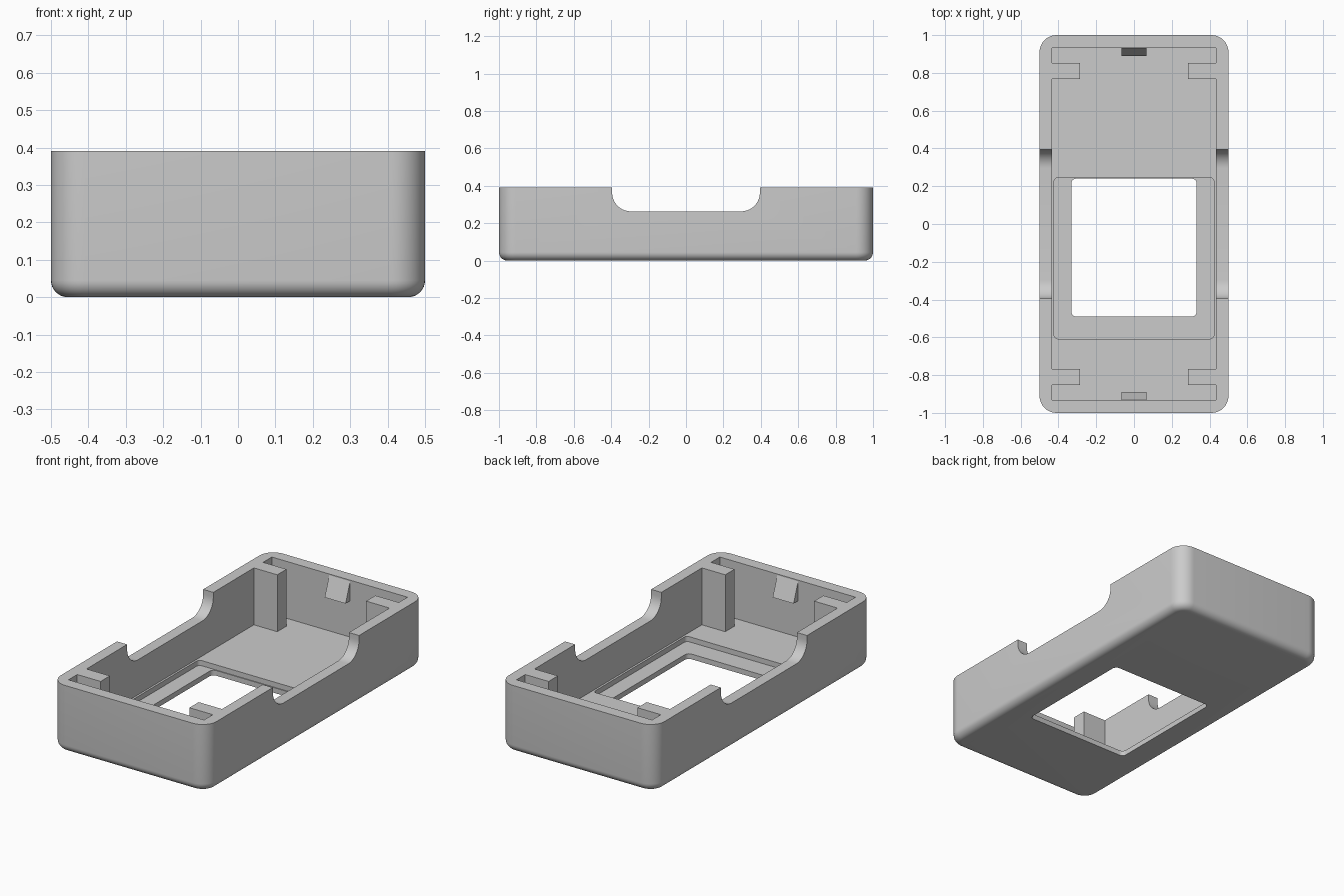
import bpy, bmesh, math
from mathutils import Vector

cube = bpy.data.objects.get("Cube")
if cube:
    bpy.data.objects.remove(cube, do_unlink=True)

grey = bpy.data.materials.new("plain grey")
grey.use_nodes = True
colour = (0.6, 0.6, 0.6, 1)
grey.diffuse_color = colour
grey.node_tree.nodes["Principled BSDF"].inputs["Base Color"].default_value = colour


def rounded_rect(u0, u1, v0, v1, r, steps=10):
    """Counter-clockwise outline of a rectangle with round corners."""
    points = []
    corners = [(u1 - r, v1 - r), (u0 + r, v1 - r), (u0 + r, v0 + r), (u1 - r, v0 + r)]
    for i, (cu, cv) in enumerate(corners):
        for s in range(steps + 1):
            a = math.pi / 2 * (i + s / steps)
            points.append((cu + r * math.cos(a), cv + r * math.sin(a)))
    return points


def prism(name, outline, low, high, axis="z", round_bottom=0):
    """Extrude an outline along z, or a y-z outline along x."""
    place = (lambda u, v, w: (u, v, w)) if axis == "z" else (lambda u, v, w: (w, u, v))
    bm = bmesh.new()
    base = bm.faces.new([bm.verts.new(place(u, v, low)) for u, v in outline])
    rim = list(base.edges)
    extruded = bmesh.ops.extrude_face_region(bm, geom=[base], use_keep_orig=True)
    moved = [g for g in extruded["geom"] if isinstance(g, bmesh.types.BMVert)]
    bmesh.ops.translate(bm, verts=moved, vec=Vector(place(0, 0, high - low)))
    bmesh.ops.recalc_face_normals(bm, faces=bm.faces)
    if round_bottom:
        bmesh.ops.bevel(bm, geom=rim, offset=round_bottom, segments=8,
                        profile=0.5, affect="EDGES", clamp_overlap=True)
    mesh = bpy.data.meshes.new(name)
    bm.to_mesh(mesh)
    bm.free()
    mesh.materials.append(grey)
    obj = bpy.data.objects.new(name, mesh)
    bpy.context.collection.objects.link(obj)
    return obj


def cut(target, cutter):
    cutter.hide_render = True
    mod = target.modifiers.new("cut", "BOOLEAN")
    mod.operation = "DIFFERENCE"
    mod.solver = "EXACT"
    mod.object = cutter
    bpy.context.view_layer.objects.active = target
    bpy.ops.object.modifier_apply(modifier=mod.name)
    bpy.data.objects.remove(cutter, do_unlink=True)


height, floor, ledge = 0.39, 0.06, 0.03
above = height + 0.2

# Outer shell, open at the top
case = prism("case_shell", rounded_rect(-0.5, 0.5, -1, 1, 0.09), 0, height,
             round_bottom=0.045)

# Cavity outline leaves four corner posts standing
wall, end, post = 0.435, 0.932, 0.285
quarter = [(wall, 0.767), (post, 0.767), (post, 0.852), (wall, 0.852), (wall, end)]
half = quarter + [(-x, y) for x, y in reversed(quarter)]
cavity = half + [(-x, -y) for x, y in half]
cut(case, prism("cavity_cutter", cavity, floor, above))

# Display recess and window through the floor
cut(case, prism("recess_cutter", rounded_rect(-0.423, 0.423, -0.608, 0.245, 0.02, 5),
                ledge, floor + 0.1))
cut(case, prism("window_cutter", rounded_rect(-0.332, 0.332, -0.49, 0.24, 0.025, 5),
                -0.1, floor + 0.05))

# Grip notch across both side walls
cut(case, prism("notch_cutter", rounded_rect(-0.395, 0.395, 0.263, above, 0.1),
                -0.7, 0.7, axis="x"))

# Snap wedges on the end walls
for name, side in (("back_snap_wedge", 1), ("front_snap_wedge", -1)):
    profile = [(side * y, z) for y, z in
               ((end + 0.01, 0.27), (end - 0.042, 0.27), (end, 0.383), (end + 0.01, 0.383))]
    prism(name, profile, -0.067, 0.067, axis="x")

# Smooth the rounded corners, keep real edges sharp
bpy.ops.object.select_all(action="DESELECT")
case.select_set(True)
bpy.context.view_layer.objects.active = case
bpy.ops.object.shade_smooth_by_angle(angle=math.radians(30))
